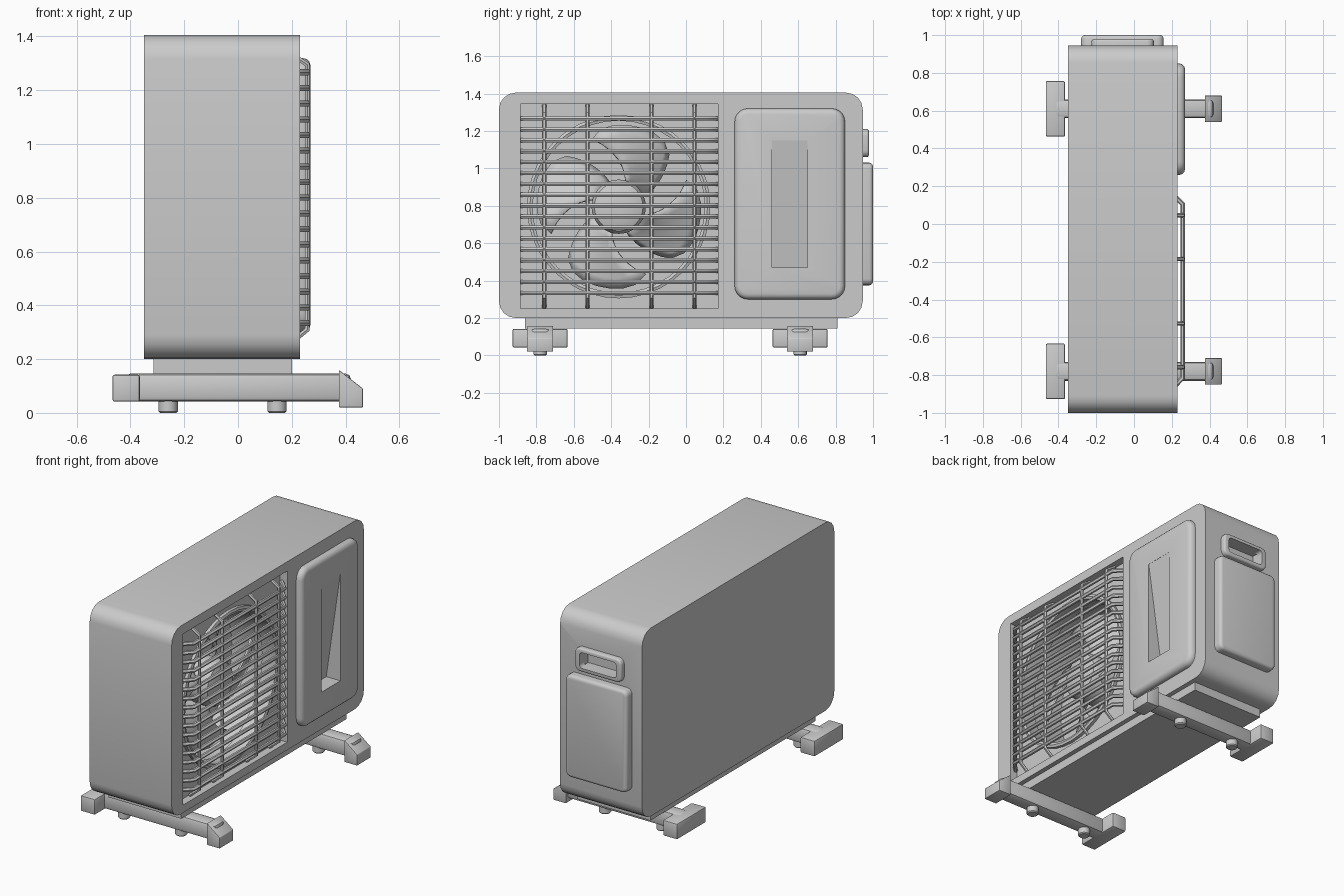
import bpy, bmesh, math
from mathutils import Vector

if "Cube" in bpy.data.objects:
    bpy.data.objects.remove(bpy.data.objects["Cube"])


def finish(name, bm, angle=35):
    bmesh.ops.recalc_face_normals(bm, faces=bm.faces)
    me = bpy.data.meshes.new(name)
    bm.to_mesh(me)
    bm.free()
    ob = bpy.data.objects.new(name, me)
    bpy.context.collection.objects.link(ob)
    smooth(ob, angle)
    return ob


def smooth(ob, angle=35):
    bpy.ops.object.select_all(action='DESELECT')
    ob.select_set(True)
    bpy.context.view_layer.objects.active = ob
    bpy.ops.object.shade_smooth_by_angle(angle=math.radians(angle))


def rounded(a0, a1, b0, b1, r, seg):
    pts = []
    corners = [(a1 - r, b1 - r), (a0 + r, b1 - r), (a0 + r, b0 + r), (a1 - r, b0 + r)]
    for k, (ca, cb) in enumerate(corners):
        for i in range(seg + 1):
            t = math.pi / 2 * (k + i / seg)
            pts.append((ca + r * math.cos(t), cb + r * math.sin(t)))
    return pts


# Rounded rectangle extruded along x (a=y, b=z) or y (a=x, b=z), eased at d1
def slab(name, axis, a, b, d, r, seg=4, ease=0.0):
    bm = bmesh.new()
    steps = [(d[0], 0.0)]
    if ease:
        for i in range(4):
            t = math.pi / 6 * i
            steps.append((d[1] - ease * (1 - math.sin(t)), ease * (1 - math.cos(t))))
    else:
        steps.append((d[1], 0.0))
    rings = []
    for dep, ins in steps:
        pts = rounded(a[0] + ins, a[1] - ins, b[0] + ins, b[1] - ins, max(r - ins, 0.002), seg)
        rings.append([bm.verts.new((dep, p, q) if axis == 'x' else (p, dep, q)) for p, q in pts])
    n = len(rings[0])
    for lo, hi in zip(rings, rings[1:]):
        for i in range(n):
            bm.faces.new((lo[i], lo[(i + 1) % n], hi[(i + 1) % n], hi[i]))
    bm.faces.new(rings[0])
    bm.faces.new(rings[-1])
    return finish(name, bm)


# Polygon in x/z extruded along y
def prism(name, pts, y0, y1, bevel=0.0):
    bm = bmesh.new()
    lo = [bm.verts.new((x, y0, z)) for x, z in pts]
    hi = [bm.verts.new((x, y1, z)) for x, z in pts]
    n = len(pts)
    for i in range(n):
        bm.faces.new((lo[i], lo[(i + 1) % n], hi[(i + 1) % n], hi[i]))
    bm.faces.new(lo)
    bm.faces.new(hi)
    if bevel:
        bmesh.ops.bevel(bm, geom=bm.edges[:], offset=bevel, segments=2, profile=0.5, affect='EDGES')
    return finish(name, bm)


def box(name, x, y, z, bevel=0.0):
    return prism(name, [(x[0], z[0]), (x[1], z[0]), (x[1], z[1]), (x[0], z[1])], y[0], y[1], bevel)


# Surface of revolution about an x-parallel or z-parallel axis
def lathe(name, profile, center, axis='x', n=32, closed=False):
    bm = bmesh.new()
    c = Vector(center)
    rings = []
    for r, h in profile:
        ring = []
        for i in range(n):
            t = 2 * math.pi * i / n
            u, v = r * math.cos(t), r * math.sin(t)
            ring.append(bm.verts.new(c + Vector((h, u, v) if axis == 'x' else (u, v, h))))
        rings.append(ring)
    pairs = list(zip(rings, rings[1:])) + ([(rings[-1], rings[0])] if closed else [])
    for lo, hi in pairs:
        for i in range(n):
            bm.faces.new((lo[i], lo[(i + 1) % n], hi[(i + 1) % n], hi[i]))
    if not closed:
        bm.faces.new(rings[0])
        bm.faces.new(rings[-1])
    return finish(name, bm)


def cut(ob, cutter):
    m = ob.modifiers.new("cut", 'BOOLEAN')
    m.operation, m.solver, m.object = 'DIFFERENCE', 'EXACT', cutter
    dg = bpy.context.evaluated_depsgraph_get()
    me = bpy.data.meshes.new_from_object(ob.evaluated_get(dg))
    ob.modifiers.clear()
    ob.data = me
    bpy.data.objects.remove(cutter)
    smooth(ob)


FY, FZ = -0.36, 0.795      # fan centre

# Casing with grille recess, fan well and side grip pocket
casing = slab("casing", 'x', (-1.0, 0.945), (0.2, 1.405), (-0.35, 0.23), 0.09, 4)
cut(casing, box("grille_cutter", (0.18, 0.4), (-0.885, 0.17), (0.25, 1.345)))
cut(casing, lathe("well_cutter", [(0.47, -0.12), (0.47, 0.3)], (0, FY, FZ), n=40))
cut(casing, box("grip_cutter", (-0.19, 0.07), (0.89, 1.1), (1.085, 1.185)))

# Fan shroud ring
lathe("fan_shroud", [(0.46, 0.1), (0.49, 0.17), (0.49, 0.2), (0.475, 0.205), (0.46, 0.2)],
      (0, FY, FZ), n=40, closed=True)

# Fan hub
lathe("fan_hub", [(0.145, -0.12), (0.145, 0.10), (0.13, 0.125), (0.09, 0.14), (0.03, 0.145)], (0, FY, FZ))

# Fan blades
bm = bmesh.new()
NR, NA = 7, 8
for k in range(4):
    g = []
    for i in range(NR):
        s = i / (NR - 1)
        row = []
        for j in range(NA):
            t = j / (NA - 1)
            r = 0.12 + 0.32 * s - 0.05 * s * (2 * t - 1) ** 4
            a = k * math.pi / 2 + 0.3 + 0.5 * s + (0.9 + 0.25 * s) * t
            row.append(bm.verts.new((-0.06 + 0.14 * t, FY + r * math.cos(a), FZ + r * math.sin(a))))
        g.append(row)
    for i in range(NR - 1):
        for j in range(NA - 1):
            bm.faces.new((g[i][j], g[i + 1][j], g[i + 1][j + 1], g[i][j + 1]))
blades = finish("fan_blades", bm)
sol = blades.modifiers.new("thickness", 'SOLIDIFY')
sol.thickness = 0.012


# Wire grille: bent bars
def bars(name, paths, radius):
    cu = bpy.data.curves.new(name, 'CURVE')
    cu.dimensions = '3D'
    cu.bevel_depth, cu.bevel_resolution, cu.use_fill_caps = radius, 1, True
    for path in paths:
        sp = cu.splines.new('POLY')
        sp.points.add(len(path) - 1)
        for p, co in zip(sp.points, path):
            p.co = (*co, 1)
    ob = bpy.data.objects.new(name, cu)
    bpy.context.collection.objects.link(ob)
    bpy.ops.object.select_all(action='DESELECT')
    ob.select_set(True)
    bpy.context.view_layer.objects.active = ob
    bpy.ops.object.convert(target='MESH')
    smooth(bpy.context.object, 50)


bars("grille_horizontal_bars",
     [[(0.19, 0.17, z), (0.257, 0.105, z), (0.257, -0.815, z), (0.19, -0.885, z)]
      for z in (0.334 + 0.0583 * i for i in range(17))], 0.013)
bars("grille_vertical_bars",
     [[(0.19, y, 1.34), (0.258, y, 1.295), (0.258, y, 0.31), (0.19, y, 0.255)]
      for y in (-0.758, -0.527, -0.185, 0.046)], 0.011)

# Front service panel with wedge-shaped pull
panel = slab("service_panel", 'x', (0.26, 0.85), (0.3, 1.32), (0.2, 0.27), 0.07, 5, 0.03)
wedge = [(0.269, 1.15), (0.3, 1.15), (0.3, 0.47), (0.17, 0.47)]
cut(casing, prism("wedge_cutter", wedge, 0.46, 0.65))
cut(panel, prism("wedge_cutter", wedge, 0.46, 0.65))

# Side valve cover and grip frame
slab("side_cover", 'y', (-0.28, 0.157), (0.375, 1.03), (0.93, 1.0), 0.035, 4, 0.02)
grip = slab("side_grip_frame", 'y', (-0.225, 0.105), (1.06, 1.21), (0.93, 0.978), 0.035, 4, 0.012)
cut(grip, slab("frame_cutter", 'y', (-0.19, 0.07), (1.085, 1.185), (0.8, 1.1), 0.02, 3))

# Base plinth
box("base_plinth", (-0.315, 0.2), (-0.86, 0.81), (0.145, 0.21))

# Mounting feet: beam, end caps and rubber pads
for label, y in (("left", -0.78), ("right", 0.61)):
    box(label + "_foot_beam", (-0.42, 0.42), (y - 0.05, y + 0.05), (0.042, 0.146), 0.02)
    box(label + "_foot_back_cap", (-0.467, -0.365), (y - 0.147, y + 0.147), (0.042, 0.142), 0.008)
    prism(label + "_foot_front_cap",
          [(0.375, 0.02), (0.465, 0.02), (0.465, 0.09), (0.375, 0.16)], y - 0.07, y + 0.07, 0.004)
    for side, x in (("back", -0.26), ("front", 0.145)):
        lathe(f"{label}_{side}_pad", [(0.03, 0.0), (0.036, 0.006), (0.036, 0.06)], (x, y, 0), 'z', 16)
